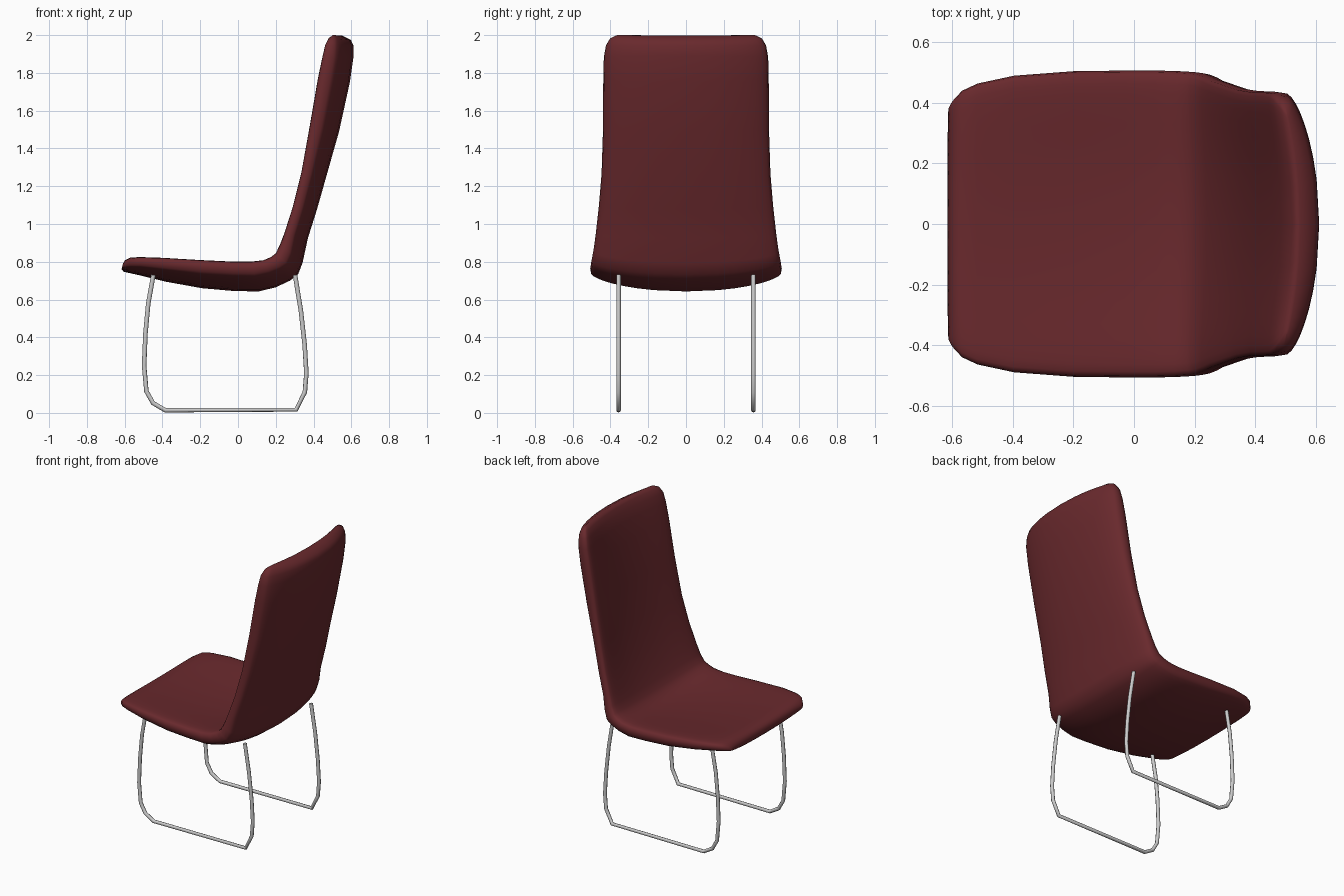
import bpy, bmesh, math
from mathutils import Vector

if "Cube" in bpy.data.objects:
    bpy.data.objects.remove(bpy.data.objects["Cube"])

# One upholstered shell: each station is
# inner point (x, z), outer point (x, z), half width, bow at the middle
STATIONS = [
    (-.608, .792, -.617, .760, .385, .005),
    (-.598, .808, -.606, .748, .405, .010),
    (-.570, .822, -.565, .738, .440, .018),
    (-.520, .825, -.510, .726, .464, .026),
    (-.400, .821, -.385, .695, .490, .038),
    (-.200, .809, -.190, .660, .505, .046),
    (-.030, .801, -.020, .645, .507, .050),
    (.070, .801, .110, .643, .507, .050),
    (.135, .808, .200, .665, .505, .050),
    (.175, .825, .275, .700, .502, .048),
    (.200, .845, .318, .733, .498, .045),
    (.222, .890, .342, .795, .489, .043),
    (.245, .950, .370, .925, .478, .043),
    (.290, 1.09, .419, 1.08, .462, .045),
    (.335, 1.27, .467, 1.25, .447, .048),
    (.380, 1.52, .535, 1.49, .439, .053),
    (.423, 1.77, .592, 1.75, .438, .058),
    (.446, 1.88, .612, 1.89, .435, .060),
    (.461, 1.945, .611, 1.945, .424, .060),
    (.480, 1.984, .598, 1.974, .402, .055),
    (.502, 2.00, .550, 1.998, .365, .035),
]
N = 36


def power(v, p):
    return math.copysign(abs(v) ** p, v)


bm = bmesh.new()
rings = []
for ix, iz, ox, oz, w, bow in STATIONS:
    inner, outer = Vector((ix, 0, iz)), Vector((ox, 0, oz))
    d = (outer - inner).normalized()
    length = (outer - inner).length
    us, offs = [], []
    for k in range(N):
        a = 2 * math.pi * k / N
        u, v = power(math.cos(a), .62), power(math.sin(a), .5)
        us.append(u)
        offs.append(bow * (1 - u * u) + (length - bow) * (v + 1) / 2)
    # Stretch the section so it spans exactly inner..outer
    lo, hi = min(offs), max(offs)
    ring = []
    for u, o in zip(us, offs):
        p = inner + d * (length * (o - lo) / (hi - lo))
        p.y = w * u
        ring.append(bm.verts.new(p))
    rings.append(ring)
for r0, r1 in zip(rings, rings[1:]):
    for k in range(N):
        j = (k + 1) % N
        bm.faces.new((r0[k], r0[j], r1[j], r1[k]))
# Strip caps at the seat front and the back top
for r in (rings[0], rings[-1]):
    for k in range(N // 2):
        ids = [k, k + 1, (N - k - 1) % N, (N - k) % N]
        bm.faces.new([r[i] for i in dict.fromkeys(ids)])
bmesh.ops.recalc_face_normals(bm, faces=bm.faces)
for f in bm.faces:
    f.smooth = True
mesh = bpy.data.meshes.new("seat_shell")
bm.to_mesh(mesh)
bm.free()
shell = bpy.data.objects.new("seat_shell", mesh)
bpy.context.collection.objects.link(shell)
mat = bpy.data.materials.new("dark_red_fabric")
mat.diffuse_color = (.14, .022, .026, 1)
mat.use_nodes = True
mat.node_tree.nodes["Principled BSDF"].inputs["Base Color"].default_value = mat.diffuse_color
mesh.materials.append(mat)

# Bent steel tube leg frames, one on each side
LEG = [(-.448, .73), (-.475, .58), (-.490, .42), (-.497, .25), (-.485, .115),
       (-.450, .052), (-.385, .014), (.308, .017), (.354, .11), (.362, .21),
       (.353, .36), (.333, .54), (.302, .73)]
for name, y in (("leg_frame_front", -.357), ("leg_frame_rear", .357)):
    cu = bpy.data.curves.new(name, 'CURVE')
    cu.dimensions = '3D'
    cu.bevel_depth = .012
    cu.bevel_resolution = 2
    cu.use_fill_caps = True
    sp = cu.splines.new('POLY')
    sp.points.add(len(LEG) - 1)
    for pt, (x, z) in zip(sp.points, LEG):
        pt.co = (x, y, z, 1)
    bpy.context.collection.objects.link(bpy.data.objects.new(name, cu))
